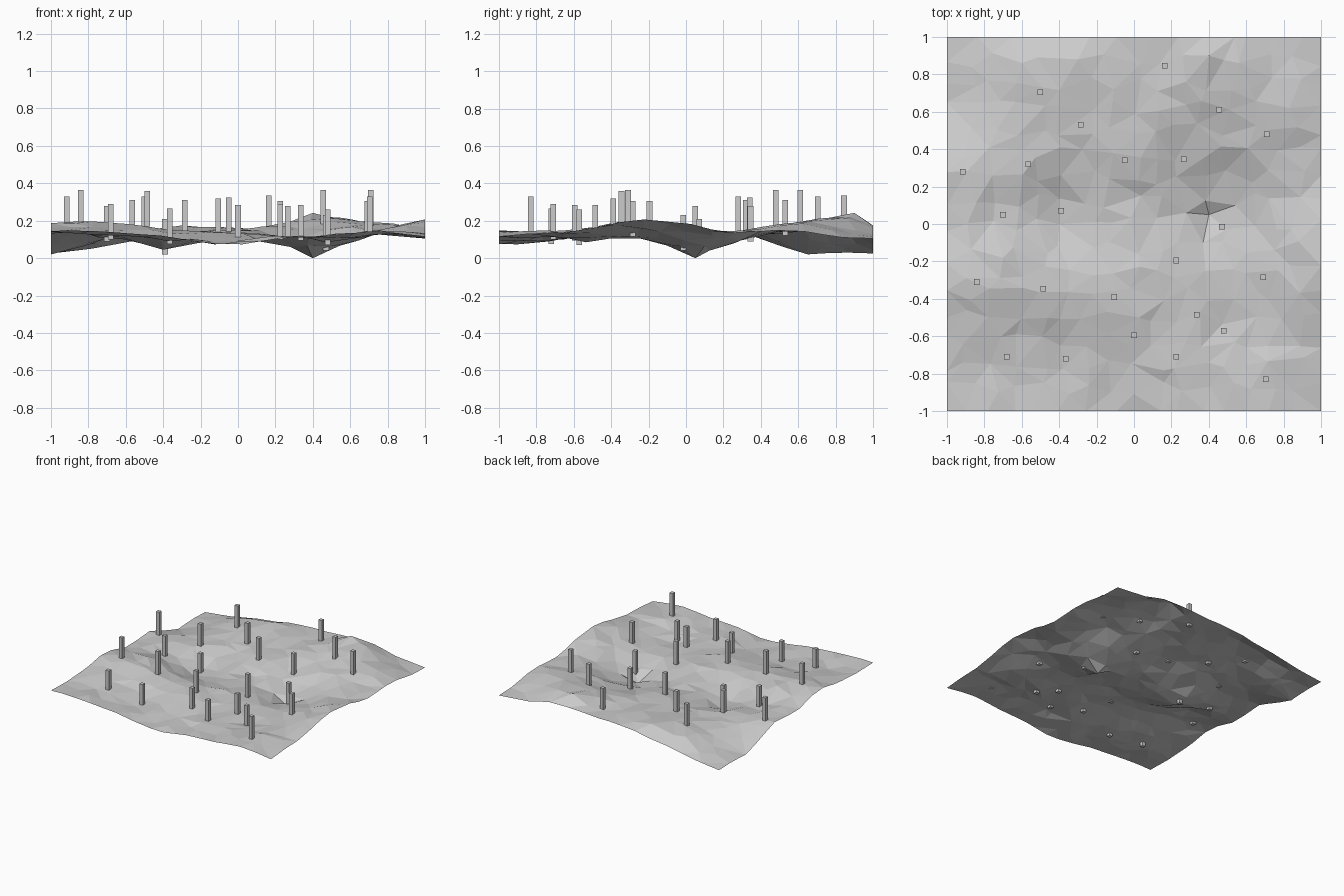
import bpy, random
from math import hypot
from mathutils import Vector
from mathutils.geometry import delaunay_2d_cdt

if "Cube" in bpy.data.objects:
    bpy.data.objects.remove(bpy.data.objects["Cube"])

random.seed(4)
POST_W, POST_H, POST_OUT = 0.03, 0.19, 0.175

# posts: x, y, top height
posts = [(.165, .845, .335), (-.5, .705, .33), (.455, .61, .365), (-.285, .53, .31),
         (.71, .48, .365), (-.565, .32, .31), (-.05, .34, .325), (.265, .345, .28),
         (-.915, .28, .33), (-.7, .05, .28), (-.39, .07, .21), (.47, -.015, .23),
         (.225, -.195, .305), (.69, -.285, .305), (-.84, -.31, .365), (-.485, -.345, .36),
         (-.105, -.39, .32), (.335, -.485, .285), (.48, -.57, .26), (0, -.595, .285),
         (.225, -.71, .29), (-.68, -.71, .29), (-.365, -.72, .265), (.705, -.83, .33)]

# hills and hollows between the posts
features = [(.4, .9, .242), (.4, .05, 0.0), (-.4, .0, .045), (-.8, .65, .08),
            (.28, .06, .06), (.54, .1, .065), (.56, .86, .215), (.83, .62, .185),
            (-.3, .88, .175), (-.6, .86, .14), (-.7, -.18, .19)]

# heights along the four edges
front = [(-1, .145), (-.85, .15), (-.6, .135), (-.4, .12), (-.15, .08), (0, .07),
         (.25, .11), (.5, .12), (.75, .145), (1, .115)]
back = [(-1, .025), (-.7, .06), (-.4, .1), (0, .16), (.4, .17), (.7, .13), (1, .105)]
left = [(-.75, .14), (-.5, .16), (-.3, .195), (0, .12), (.25, .15), (.45, .08), (.65, .02), (.85, .03)]
right = [(-.6, .135), (-.4, .185), (-.25, .21), (0, .19), (.15, .15), (.3, .13), (.5, .15), (.8, .11)]

feet = [(x, y, t - POST_OUT) for x, y, t in posts]
samples = feet + features
samples += [(x, -1, z) for x, z in front] + [(x, 1, z) for x, z in back]
samples += [(-1, y, z) for y, z in left] + [(1, y, z) for y, z in right]


def solve(m):
    """Gaussian elimination on an augmented matrix."""
    n = len(m)
    for i in range(n):
        p = max(range(i, n), key=lambda r: abs(m[r][i]))
        m[i], m[p] = m[p], m[i]
        for r in range(n):
            if r != i:
                f = m[r][i] / m[i][i]
                m[r] = [a - f * b for a, b in zip(m[r], m[i])]
    return [m[i][n] / m[i][i] for i in range(n)]


MEAN = .13
weights = solve([[hypot(a[0] - b[0], a[1] - b[1]) for b in samples] + [a[2] - MEAN]
                 for a in samples])


def height(x, y):
    return MEAN + sum(w * hypot(x - s[0], y - s[1]) for w, s in zip(weights, samples))


# terrain: scattered points joined into one sheet of irregular triangles
N = 17
points = [(x, y) for x, y, z in features]
for j in range(N):
    for i in range(N):
        x, y = -1 + 2 * i / (N - 1), -1 + 2 * j / (N - 1)
        edge_x, edge_y = i in (0, N - 1), j in (0, N - 1)
        if not edge_x:
            x += random.uniform(-.04, .04)
        if not edge_y:
            y += random.uniform(-.04, .04)
        if all(hypot(x - f[0], y - f[1]) > .07 for f in features):
            points.append((x, y))
co, _, faces, *_ = delaunay_2d_cdt([Vector(p) for p in points], [], [], 0, 1e-5)
verts = []
for x, y in co:
    fixed = max(abs(x), abs(y)) > .99 or any(hypot(x - f[0], y - f[1]) < .02 for f in features)
    bump = 0 if fixed else random.uniform(-.01, .01)
    verts.append((x, y, max(0, height(x, y) + bump)))
mesh = bpy.data.meshes.new("terrain")
mesh.from_pydata(verts, [], faces)
bpy.context.collection.objects.link(bpy.data.objects.new("terrain", mesh))

# square posts set into the ground
for k, (x, y, top) in enumerate(posts):
    bpy.ops.mesh.primitive_cube_add(size=1, location=(x, y, top - POST_H / 2))
    post = bpy.context.object
    post.name = f"post_{k + 1}"
    post.scale = (POST_W, POST_W, POST_H)
